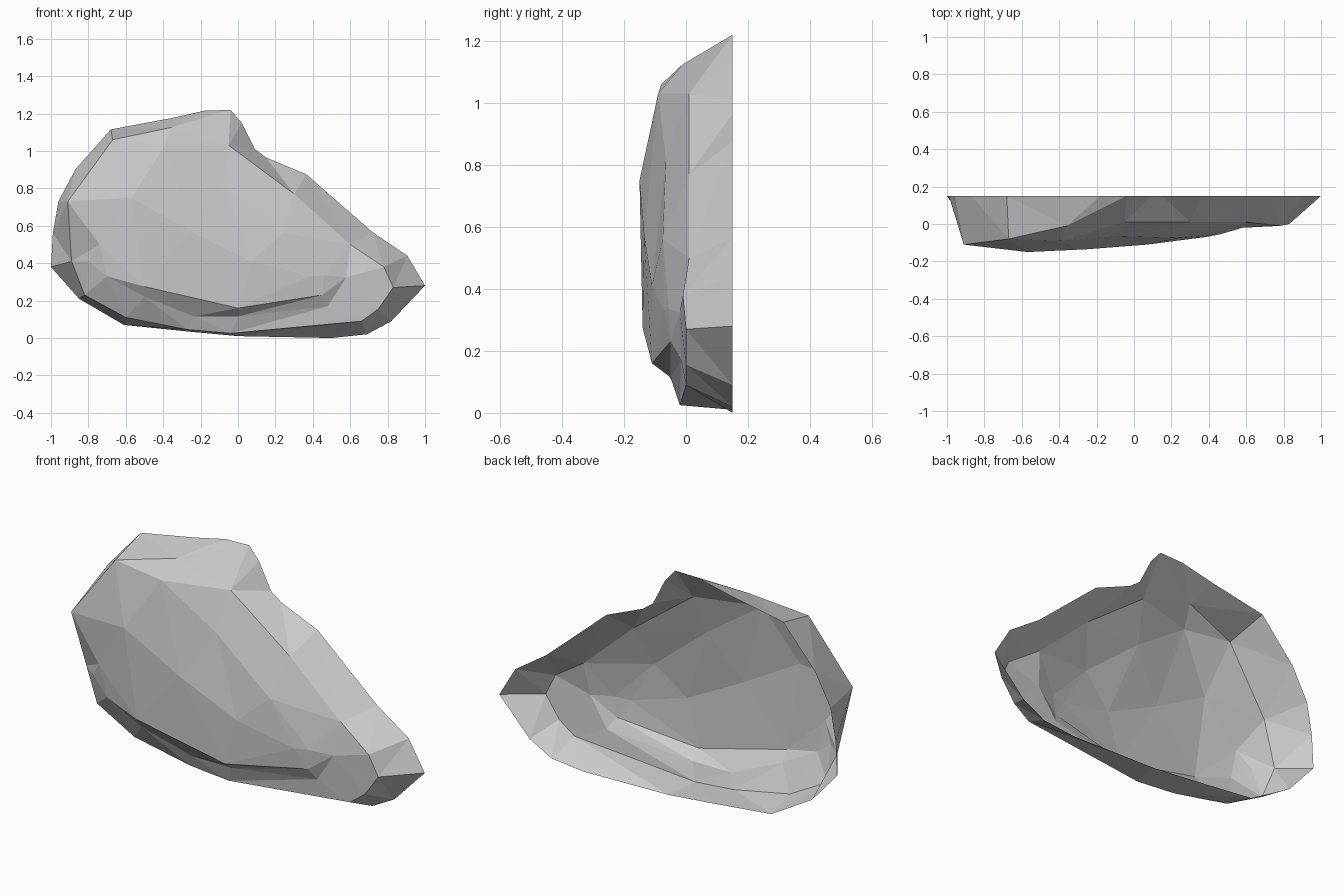
import bpy
import bmesh
from mathutils import Vector
from mathutils.geometry import delaunay_2d_cdt

default_cube = bpy.data.objects.get("Cube")
if default_cube:
    bpy.data.objects.remove(default_cube, do_unlink=True)

BACK = 0.15  # depth of the open back plane

# Open back rim, clockwise from the left tip: x, z
rim = [(-1, .38), (-.99, .56), (-.96, .73), (-.87, .9), (-.68, 1.115), (-.36, 1.175),
       (-.18, 1.215), (-.04, 1.22), (.02, 1.15), (.09, 1.01), (.15, .965), (.365, .875),
       (.72, .565), (.905, .44), (1, .28), (.82, .09), (.69, .02), (.5, 0),
       (0, .01), (-.27, .035), (-.61, .07), (-.85, .21)]

# Ridge where the sides turn into the front: x, z, y
ridge = [(-.89, .41, -.01), (-.91, .73, -.11), (-.67, 1.06, -.08), (-.39, 1.03, -.09),
         (-.05, 1.03, .01), (.3, .77, .01), (.6, .5, .01), (.78, .38, -.01),
         (.83, .27, 0), (.75, .155, 0), (.66, .09, 0), (-.04, .025, -.02),
         (-.27, .045, -.02), (-.6, .11, -.02), (-.82, .23, -.02)]

# Overhanging ledge along the bottom of the bulge
ledge_top = [(-.7, .33, -.11), (-.5, .275, -.14), (0, .16, -.11), (.45, .23, -.05)]
ledge_foot = [(-.5, .22, -.1), (-.235, .115, -.05), (0, .115, -.05), (.48, .17, -.015)]

# Front bulge
crest = [(-.57, .75, -.15), (-.25, .57, -.135), (.07, .41, -.11), (.38, .33, -.07)]
shoulder = [(-.08, .82, -.065), (.24, .56, -.075), (.46, .335, -.055), (.58, .325, -.02)]
left_cheek = [(-.74, .5, -.12), (-.8, .41, -.08)]
top_brow = [(-.36, 1.125, -.01)]

points = []
creases = []


def add_row(row):
    """Store a row of points and return their indices."""
    start = len(points)
    points.extend(row)
    return list(range(start, len(points)))


def crease(path, closed=False):
    """Force mesh edges along a path of indices."""
    creases.extend(zip(path, path[1:]))
    if closed:
        creases.append((path[-1], path[0]))


rim_ids = add_row([(x, z, BACK) for x, z in rim])
ridge_ids = add_row(ridge)
top_ids = add_row(ledge_top)
foot_ids = add_row(ledge_foot)
crest_ids = add_row(crest)
shoulder_ids = add_row(shoulder)
cheek_ids = add_row(left_cheek)
brow_ids = add_row(top_brow)

# Loops and rows of the bulge
crease(rim_ids, closed=True)
crease(ridge_ids, closed=True)
crease([ridge_ids[1]] + crest_ids + shoulder_ids[2:])
crease([ridge_ids[3]] + shoulder_ids)
crease(top_ids + foot_ids[3:])
crease(top_ids[:1] + foot_ids)
crease([rim_ids[4]] + brow_ids + [rim_ids[7]])
crease([ridge_ids[2]] + brow_ids + [ridge_ids[4]])

# Creases running across the bulge
crease([ridge_ids[3], crest_ids[0]] + cheek_ids)
crease([ridge_ids[4], shoulder_ids[0], crest_ids[1], top_ids[1]])
crease([ridge_ids[5], shoulder_ids[1], crest_ids[2], top_ids[2]])
crease([ridge_ids[6], shoulder_ids[2]])
crease([crest_ids[3], top_ids[3]])

# Span the creases with faces, then lift each point to its depth
flat = [Vector((x, z)) for x, z, y in points]
verts, _, faces, sources, _, _ = delaunay_2d_cdt(flat, creases, [], 1, 1e-5)

bm = bmesh.new()
for co, source in zip(verts, sources):
    depth = points[source[0]][2] if source else 0
    bm.verts.new((co.x, depth, co.y))
bm.verts.ensure_lookup_table()
for face in faces:
    bm.faces.new([bm.verts[i] for i in face])

# Single stone colour
stone = bpy.data.materials.new("stone_grey")
stone.use_nodes = True
grey = (.6, .6, .6, 1)
stone.diffuse_color = grey
stone.node_tree.nodes["Principled BSDF"].inputs["Base Color"].default_value = grey

mesh = bpy.data.meshes.new("rock_shell")
bm.to_mesh(mesh)
bm.free()
mesh.materials.append(stone)
rock = bpy.data.objects.new("rock_shell", mesh)
bpy.context.collection.objects.link(rock)
